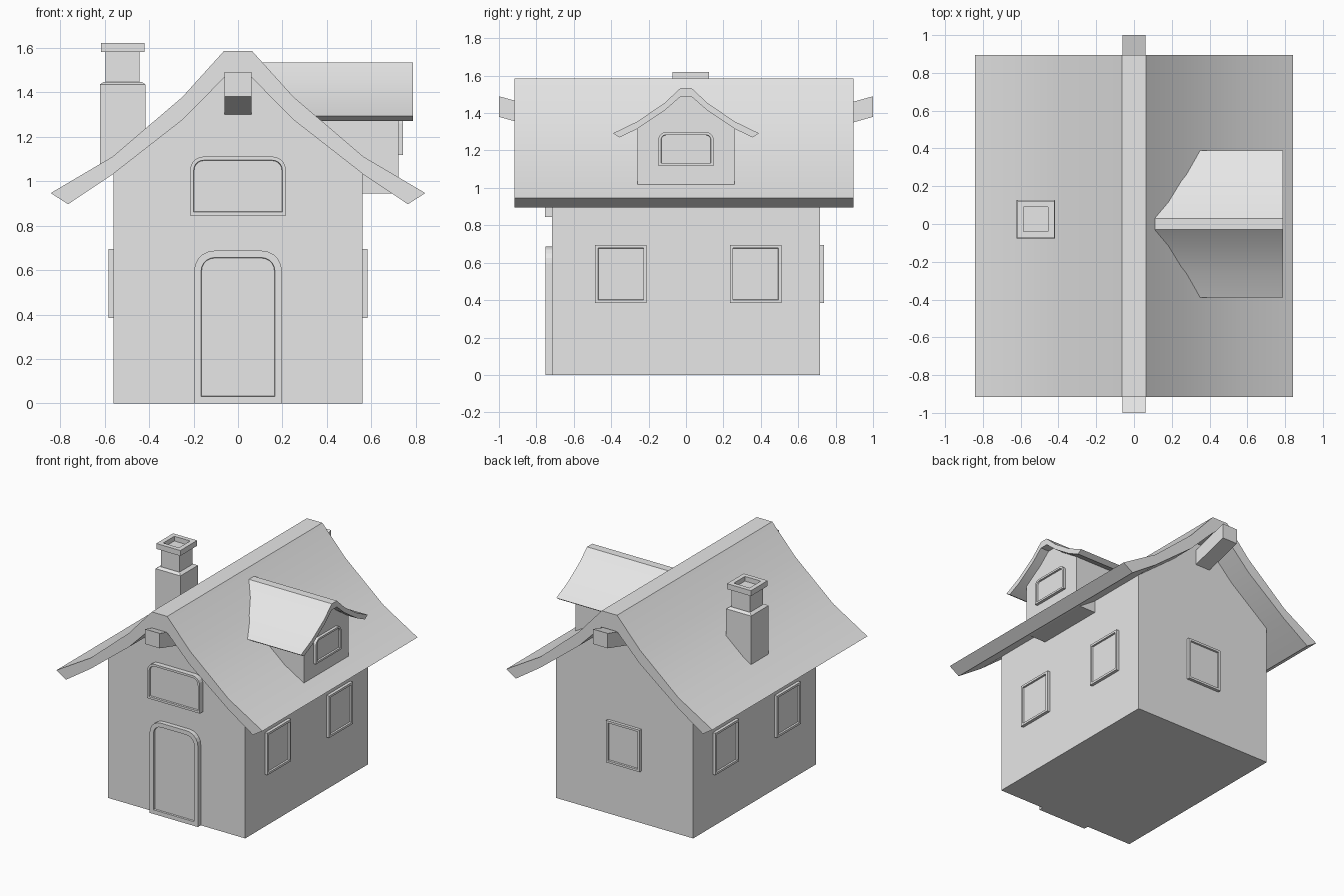
import bpy, bmesh, math
from mathutils import Matrix, Vector

cube = bpy.data.objects.get("Cube")
if cube:
    bpy.data.objects.remove(cube, do_unlink=True)

grey = bpy.data.materials.new("plain_grey")
grey.use_nodes = True
grey.diffuse_color = (0.8, 0.8, 0.8, 1)
grey.node_tree.nodes["Principled BSDF"].inputs["Base Color"].default_value = (0.8, 0.8, 0.8, 1)


def finish(name, bm, smooth=False):
    bmesh.ops.recalc_face_normals(bm, faces=bm.faces[:])
    mesh = bpy.data.meshes.new(name)
    bm.to_mesh(mesh)
    bm.free()
    mesh.materials.append(grey)
    obj = bpy.data.objects.new(name, mesh)
    bpy.context.collection.objects.link(obj)
    if smooth:
        bpy.ops.object.select_all(action='DESELECT')
        obj.select_set(True)
        bpy.context.view_layer.objects.active = obj
        bpy.ops.object.shade_smooth_by_angle(angle=math.radians(30))
    return obj


def side(angle):
    """Frame with u across, v up and w outward from a wall turned by angle."""
    return Matrix.Rotation(math.radians(angle), 4, 'Z') @ Matrix.Rotation(math.pi / 2, 4, 'X')


FRONT, RIGHT, BACK, LEFT = side(0), side(90), side(180), side(270)


def loft(loops):
    """Closed solid through a list of equal-length point loops."""
    bm = bmesh.new()
    rings = [[bm.verts.new(p) for p in loop] for loop in loops]
    for a, b in zip(rings, rings[1:]):
        for i in range(len(a)):
            j = (i + 1) % len(a)
            bm.faces.new((a[i], a[j], b[j], b[i]))
    bm.faces.new(rings[0][::-1])
    return bm, bm.faces.new(rings[-1])


def prism(name, outline, frame, w0, w1, smooth=False):
    bm, _ = loft([[frame @ Vector((u, v, w)) for u, v in outline] for w in (w0, w1)])
    return finish(name, bm, smooth)


def mirrored(half):
    """Mirror a half profile that runs from the centre outward."""
    return [(-u, v) for u, v in reversed(half)] + half


def roof_outline(outer, inner):
    return mirrored(outer) + mirrored(inner)[::-1]


def framed_panel(name, frame, centre, width, z0, z1, w0, w1, border, radius=0):
    """Plate with rounded upper corners and a recessed pane."""
    h = width / 2
    pts = [(h, z0)]
    if radius:
        for i in range(6):
            a = math.pi / 2 * i / 5
            pts.append((h - radius + radius * math.cos(a), z1 - radius + radius * math.sin(a)))
    else:
        pts.append((h, z1))
    pts = pts + [(-u, v) for u, v in reversed(pts)]
    bm, pane = loft([[frame @ Vector((u + centre, v, w)) for u, v in pts] for w in (w0, w1)])
    bmesh.ops.recalc_face_normals(bm, faces=bm.faces[:])
    bmesh.ops.inset_region(bm, faces=[pane], thickness=border, use_even_offset=True)
    bmesh.ops.inset_region(bm, faces=[pane], thickness=0.002, depth=-0.012, use_even_offset=True)
    return finish(name, bm)


# Main roof with flared eaves
outer = [(0.063, 1.585), (0.25, 1.378), (0.564, 1.11), (0.842, 0.946)]
inner = [(0.063, 1.464), (0.25, 1.275), (0.564, 1.03), (0.764, 0.896)]
prism("main_roof", roof_outline(outer, inner), FRONT, -0.895, 0.917, True)

# House body, its gables tucked into the roof
gable = [(0.063, 1.50), (0.25, 1.31), (0.56, 1.06), (0.56, 0)]
prism("house_walls", mirrored(gable), FRONT, -0.716, 0.716)

# Tilted ridge beams at both gables
for label, frame in (("front", FRONT), ("back", BACK)):
    ends = [(0.66, 1.284, 1.395), (1.0, 1.38, 1.49)]
    bm, _ = loft([[frame @ Vector(p) for p in
                   ((-0.06, lo, w), (0.06, lo, w), (0.06, hi, w), (-0.06, hi, w))]
                  for w, lo, hi in ends])
    finish(label + "_ridge_beam", bm)

# Door and windows
framed_panel("front_door", FRONT, 0, 0.394, 0, 0.687, 0.70, 0.75, 0.031, 0.09)
framed_panel("upper_front_window", FRONT, 0, 0.43, 0.845, 1.11, 0.70, 0.754, 0.016, 0.06)
framed_panel("back_window", BACK, 0, 0.275, 0.385, 0.695, 0.70, 0.738, 0.016)
for label, frame in (("right", RIGHT), ("left", LEFT)):
    for i, centre in enumerate((-0.348, 0.372)):
        framed_panel(f"{label}_window_{i + 1}", frame, centre, 0.275,
                     0.385, 0.695, 0.54, 0.582, 0.016)

# Dormer
outer = [(0.03, 1.533), (0.117, 1.452), (0.262, 1.354), (0.39, 1.292)]
inner = [(0.03, 1.487), (0.117, 1.412), (0.262, 1.315), (0.356, 1.27)]
prism("dormer_roof", roof_outline(outer, inner), RIGHT, 0.1, 0.788, True)
dormer = [(0.03, 1.505), (0.117, 1.43), (0.26, 1.335), (0.26, 0.945)]
prism("dormer_walls", mirrored(dormer), RIGHT, 0.25, 0.721)
framed_panel("dormer_window", RIGHT, 0, 0.295, 1.118, 1.298, 0.70, 0.742, 0.014, 0.04)

# Chimney with a narrow neck and a hollow cap
steps = [(0.102, 1.04), (0.102, 1.435), (0.085, 1.446), (0.076, 1.446), (0.076, 1.58),
         (0.098, 1.58), (0.098, 1.62), (0.065, 1.62), (0.065, 1.585)]
bm, _ = loft([[Vector((-0.519 + sx * h, 0.025 + sy * h, z))
               for sx, sy in ((-1, -1), (1, -1), (1, 1), (-1, 1))] for h, z in steps])
finish("chimney", bm)
